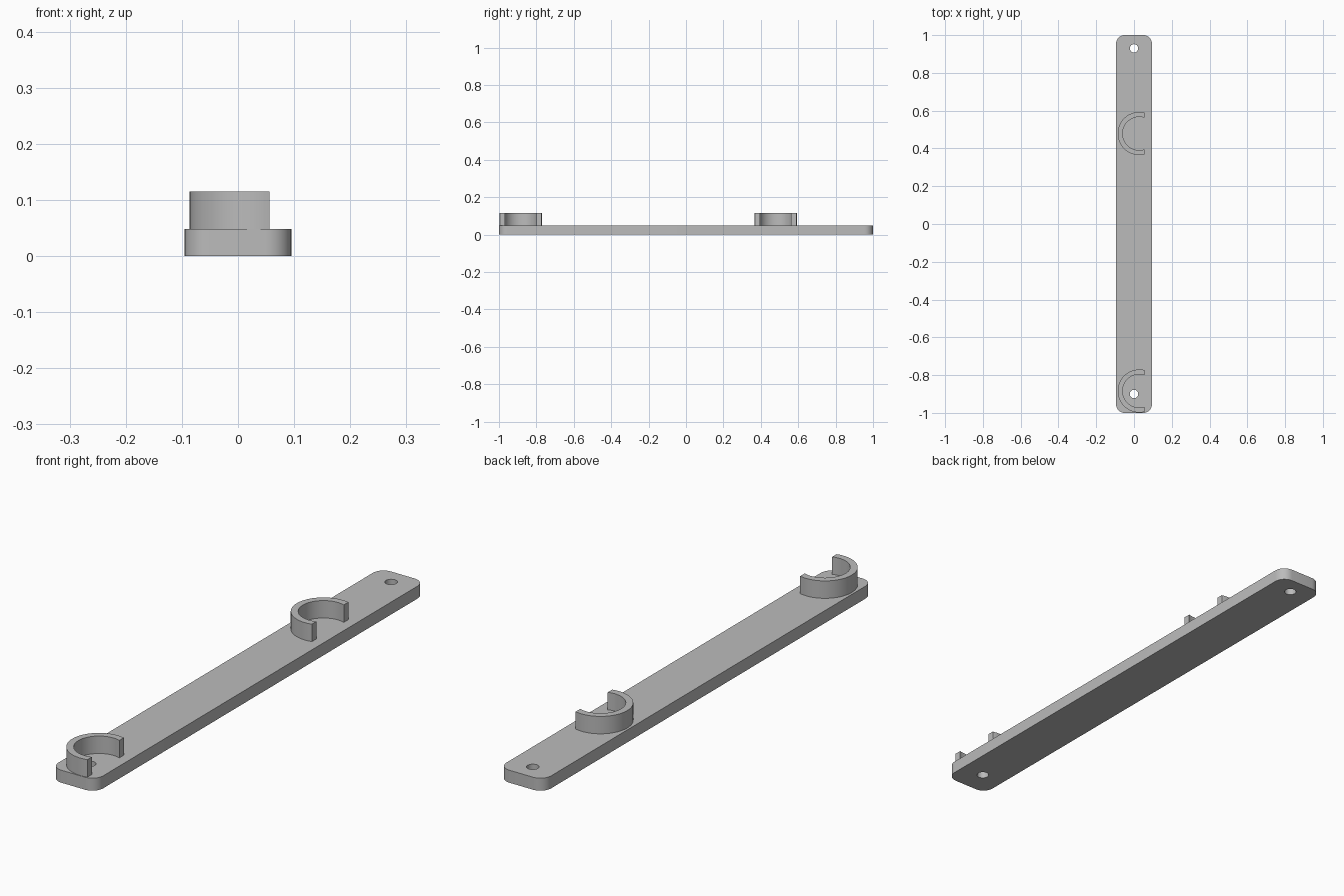
import bpy, bmesh
from math import cos, sin, pi, acos, radians

cube = bpy.data.objects.get("Cube")
if cube:
    bpy.data.objects.remove(cube, do_unlink=True)

grey = bpy.data.materials.new("plain_grey")
grey.use_nodes = True
colour = (0.5, 0.5, 0.5, 1)
grey.diffuse_color = colour
grey.node_tree.nodes["Principled BSDF"].inputs["Base Color"].default_value = colour


def arc(cx, cy, r, start, end, steps):
    """Points along an arc, both ends included."""
    angles = [start + (end - start) * i / steps for i in range(steps + 1)]
    return [(cx + r * cos(a), cy + r * sin(a)) for a in angles]


def extrude_outline(name, loops, bottom, top):
    """Fill closed outlines (inner ones become holes) and extrude them upward."""
    curve = bpy.data.curves.new(name + "_outline", "CURVE")
    curve.dimensions = "2D"
    curve.fill_mode = "BOTH"
    curve.extrude = (top - bottom) / 2
    for points in loops:
        spline = curve.splines.new("POLY")
        spline.points.add(len(points) - 1)
        for p, (x, y) in zip(spline.points, points):
            p.co = (x, y, 0, 1)
        spline.use_cyclic_u = True
    helper = bpy.data.objects.new(name + "_helper", curve)
    bpy.context.collection.objects.link(helper)
    bpy.context.view_layer.update()
    graph = bpy.context.evaluated_depsgraph_get()
    mesh = bpy.data.meshes.new_from_object(helper.evaluated_get(graph))
    bpy.data.objects.remove(helper, do_unlink=True)

    # Weld the caps to the walls and lift to the right height
    bm = bmesh.new()
    bm.from_mesh(mesh)
    bmesh.ops.remove_doubles(bm, verts=bm.verts, dist=0.0001)
    bmesh.ops.translate(bm, verts=bm.verts, vec=(0, 0, (bottom + top) / 2))
    bmesh.ops.recalc_face_normals(bm, faces=bm.faces)
    bm.to_mesh(mesh)
    bm.free()

    mesh.name = name
    mesh.materials.clear()
    mesh.materials.append(grey)
    obj = bpy.data.objects.new(name, mesh)
    bpy.context.collection.objects.link(obj)
    bpy.ops.object.select_all(action="DESELECT")
    obj.select_set(True)
    bpy.context.view_layer.objects.active = obj
    bpy.ops.object.shade_smooth_by_angle(angle=radians(30))
    return obj


# Base plate: rounded corners and two screw holes
half_w, half_l, corner = 0.095, 1.0, 0.045
plate_top, clip_top = 0.048, 0.115
outline = []
for i, (sx, sy) in enumerate([(1, 1), (-1, 1), (-1, -1), (1, -1)]):
    outline += arc(sx * (half_w - corner), sy * (half_l - corner), corner,
                   i * pi / 2, (i + 1) * pi / 2, 10)
holes = [arc(0, y, 0.022, 0, 2 * pi, 32)[:-1] for y in (0.93, -0.9)]
extrude_outline("base_plate", [outline] + holes, 0, plate_top)

# Clips: C-shaped rings cut off flat on the +x side
outer, inner, centre_x, cut = 0.114, 0.088, 0.028, 0.028
for name, y in (("front_clip", -0.884), ("back_clip", 0.479)):
    a, b = acos(cut / outer), acos(cut / inner)
    ring = arc(centre_x, y, outer, a, 2 * pi - a, 48)
    ring += arc(centre_x, y, inner, 2 * pi - b, b, 48)
    extrude_outline(name, [ring], plate_top - 0.002, clip_top)
